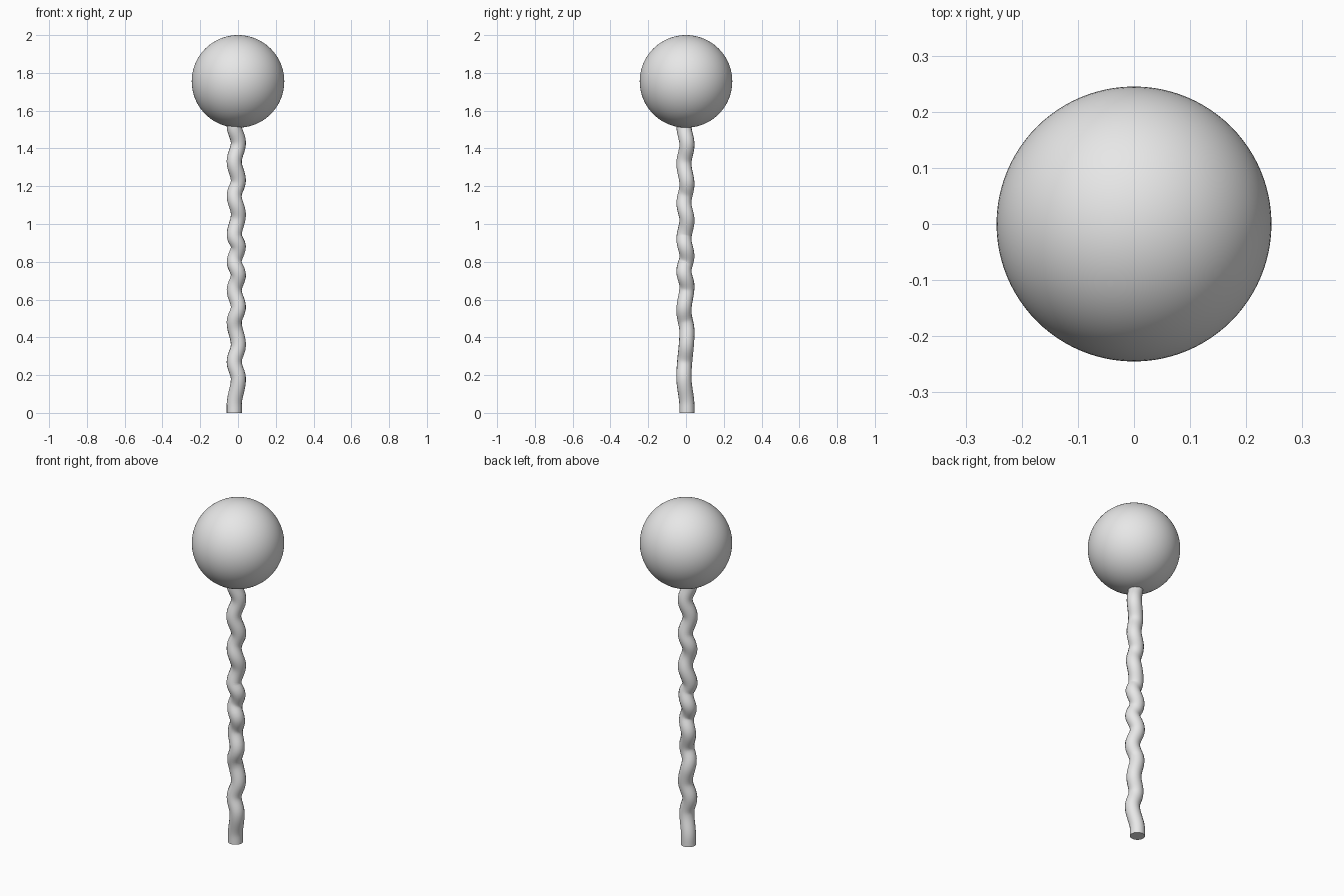
import bpy
import math

cube = bpy.data.objects.get("Cube")
if cube:
    bpy.data.objects.remove(cube, do_unlink=True)

GREY = (0.8, 0.8, 0.8, 1.0)
mat = bpy.data.materials.new("plain grey")
mat.use_nodes = True
mat.diffuse_color = GREY
mat.node_tree.nodes["Principled BSDF"].inputs["Base Color"].default_value = GREY


def wave(z, turns, first):
    """Swing smoothly between -1 and 1, turning at each listed height."""
    if z <= turns[0]:
        return first
    for i, (low, high) in enumerate(zip(turns, turns[1:])):
        if z <= high:
            sign = first * (-1) ** i
            return sign * math.cos(math.pi * (z - low) / (high - low))
    return first * (-1) ** (len(turns) - 1)


# Ball on top
RADIUS = 0.245
bpy.ops.mesh.primitive_uv_sphere_add(segments=96, ring_count=48, radius=RADIUS,
                                     location=(0, 0, 2 - RADIUS))
ball = bpy.context.object
ball.name = "ball"
ball.data.materials.append(mat)
bpy.ops.object.shade_smooth()

# Wavy stem: a round tube swept along a wobbling path
turns_x = [0.04, 0.18, 0.27, 0.36, 0.48, 0.56, 0.65, 0.73, 0.80,
           0.88, 0.94, 1.05, 1.15, 1.23, 1.33, 1.43, 1.52]
turns_y = [0.03, 0.19, 0.43, 0.54, 0.67, 0.75, 0.83, 0.92,
           1.02, 1.11, 1.21, 1.32, 1.42, 1.52]
STEPS = 110
TOP = 1.56

curve = bpy.data.curves.new("stem", "CURVE")
curve.dimensions = "3D"
curve.bevel_depth = 0.04
curve.bevel_resolution = 6
curve.use_fill_caps = True
path = curve.splines.new("POLY")
path.points.add(STEPS)
for i, point in enumerate(path.points):
    z = TOP * i / STEPS
    x = -0.009 + 0.011 * wave(z, turns_x, -1)
    y = -0.003 + 0.008 * wave(z, turns_y, 1)
    point.co = (x, y, z, 1)

stem = bpy.data.objects.new("stem", curve)
bpy.context.collection.objects.link(stem)
curve.materials.append(mat)
bpy.ops.object.select_all(action="DESELECT")
stem.select_set(True)
bpy.context.view_layer.objects.active = stem
bpy.ops.object.convert(target="MESH")
bpy.ops.object.shade_smooth_by_angle(angle=math.radians(40))
